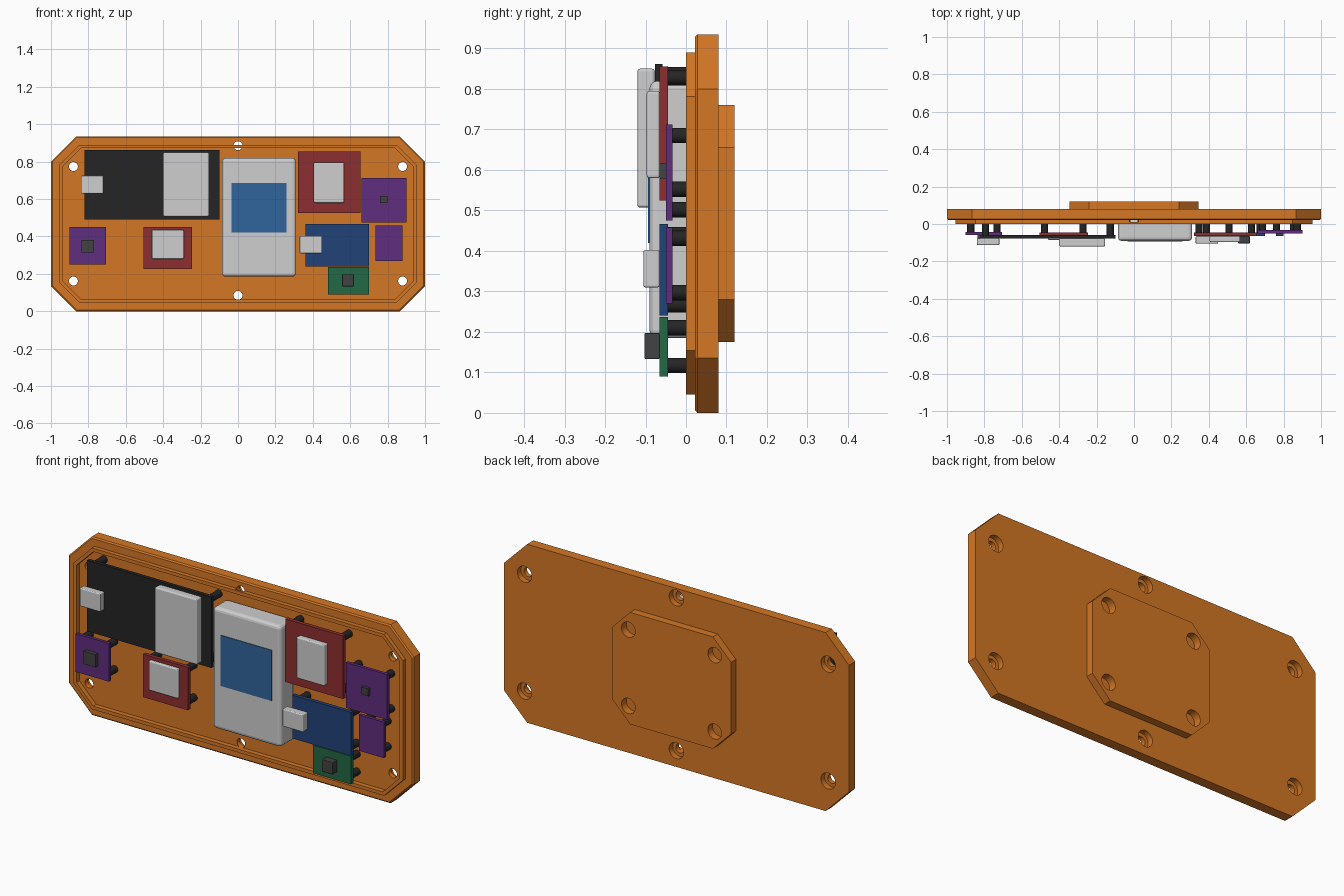
import bpy, bmesh, math
from mathutils import Matrix, Vector

if "Cube" in bpy.data.objects:
    bpy.data.objects.remove(bpy.data.objects["Cube"], do_unlink=True)


def material(name, r, g, b):
    m = bpy.data.materials.new(name)
    m.use_nodes = True
    m.diffuse_color = (r, g, b, 1)
    m.node_tree.nodes["Principled BSDF"].inputs["Base Color"].default_value = (r, g, b, 1)
    return m


orange = material("orange plastic", 0.66, 0.185, 0.018)
grey = material("light grey metal", 0.62, 0.62, 0.63)
black = material("black", 0.018, 0.018, 0.018)
red = material("red board", 0.27, 0.028, 0.03)
purple = material("purple board", 0.115, 0.027, 0.21)
blue = material("navy board", 0.016, 0.055, 0.19)
green = material("green board", 0.016, 0.14, 0.057)
screen_blue = material("screen blue", 0.03, 0.125, 0.33)
chip_dark = material("dark chip", 0.055, 0.055, 0.055)


def finish(name, bm, mat):
    bmesh.ops.recalc_face_normals(bm, faces=bm.faces)
    me = bpy.data.meshes.new(name)
    bm.to_mesh(me)
    bm.free()
    me.materials.append(mat)
    ob = bpy.data.objects.new(name, me)
    bpy.context.collection.objects.link(ob)
    return ob


def box(name, x, z, y, mat, bevel=0):
    """Box from (min, max) pairs, with optional rounded edges."""
    bm = bmesh.new()
    size = Vector((x[1] - x[0], y[1] - y[0], z[1] - z[0]))
    mid = Vector((sum(x) / 2, sum(y) / 2, sum(z) / 2))
    bmesh.ops.create_cube(bm, size=1, matrix=Matrix.Translation(mid) @ Matrix.Diagonal((*size, 1)))
    if bevel:
        bmesh.ops.bevel(bm, geom=bm.edges[:], offset=bevel, segments=3, profile=0.5, affect='EDGES')
    return finish(name, bm, mat)


def loft(name, rings, mat):
    """Skin a list of point loops and cap both ends."""
    bm = bmesh.new()
    loops = [[bm.verts.new(p) for p in ring] for ring in rings]
    n = len(loops[0])
    for a, b in zip(loops, loops[1:]):
        for i in range(n):
            j = (i + 1) % n
            bm.faces.new((a[i], a[j], b[j], b[i]))
    bm.faces.new(loops[0])
    bm.faces.new(loops[-1])
    return finish(name, bm, mat)


CZ = 0.4675


def octagon(hx, hz, c, inset, y):
    c -= inset * (2 - math.sqrt(2))
    hx, hz = hx - inset, hz - inset
    quarter = [(hx, hz - c), (hx - c, hz)]
    pts = quarter + [(-x, z) for x, z in quarter[::-1]]
    pts += [(-x, -z) for x, z in pts]
    return [(x, y, CZ + z) for x, z in pts]


def circle(x, y, z, r, n=24):
    return [(x + r * math.cos(t), y, z + r * math.sin(t))
            for t in (2 * math.pi * i / n for i in range(n))]


def drill(target, centres, profile):
    """Cut round stepped holes along y; profile lists (y, radius)."""
    for i, (x, z) in enumerate(centres):
        cutter = loft(f"{target.name}_hole_cutter_{i}",
                      [circle(x, y, z, r) for y, r in profile], target.data.materials[0])
        cutter.hide_render = True
        cutter.hide_set(True)
        cutter.display_type = 'WIRE'
        mod = target.modifiers.new("hole", 'BOOLEAN')
        mod.operation = 'DIFFERENCE'
        mod.solver = 'EXACT'
        mod.object = cutter


# Lid with a chamfered front edge and a raised sealing lip
steps = [(0.08, 0), (0.028, 0), (0.022, 0.007), (0.022, 0.045),
         (0, 0.045), (0, 0.063), (0.025, 0.063)]
lid = loft("lid_plate", [octagon(1, CZ, 0.135, i, y) for y, i in steps], orange)
screws = [(sx * 0.88, CZ + sz * 0.306) for sx in (-1, 1) for sz in (-1, 1)]
screws += [(0, 0.085), (0, 0.885)]
drill(lid, screws, [(0.01, 0.024), (0.05, 0.024), (0.05, 0.042), (0.1, 0.042)])

# Mounting pad on the back
pad = loft("back_mounting_pad", [octagon(0.345, 0.293, 0.105, 0, y) for y in (0.08, 0.12)], orange)
drill(pad, [(sx * 0.25, CZ + sz * 0.2) for sx in (-1, 1) for sz in (-1, 1)],
      [(0.07, 0.04), (0.13, 0.04)])


def board(name, x, z, y, mat):
    """Circuit board on four round standoffs."""
    box(name, x, z, y, mat)
    inset = 0.027
    for i, px in enumerate((x[0] + inset, x[1] - inset)):
        for j, pz in enumerate((z[0] + inset, z[1] - inset)):
            post = loft(f"{name}_standoff_{i}{j}",
                        [circle(px, y[1], pz, 0.019), circle(px, 0.026, pz, 0.019)], black)
            for p in post.data.polygons:
                p.use_smooth = len(p.vertices) == 4


# Boards
MID = (-0.065, -0.045)
THIN = (-0.05, -0.033)
board("main_board", (-0.82, -0.1), (0.49, 0.862), (-0.077, -0.058), black)
board("upper_red_board", (0.32, 0.655), (0.525, 0.855), MID, red)
board("lower_red_board", (-0.505, -0.245), (0.225, 0.45), MID, red)
board("right_purple_board", (0.66, 0.9), (0.475, 0.712), THIN, purple)
board("small_purple_board", (0.735, 0.88), (0.27, 0.458), THIN, purple)
board("left_purple_board", (-0.9, -0.705), (0.25, 0.45), (-0.06, -0.043), purple)
board("navy_board", (0.36, 0.70), (0.24, 0.467), MID, blue)
board("green_board", (0.48, 0.70), (0.09, 0.237), MID, green)

# Metal cans and connectors
box("main_board_module", (-0.4, -0.155), (0.507, 0.85), (-0.12, -0.077), grey, 0.007)
box("main_board_connector", (-0.84, -0.72), (0.63, 0.725), (-0.113, -0.077), grey, 0.005)
box("upper_red_module", (0.405, 0.568), (0.58, 0.795), (-0.097, -0.065), grey, 0.006)
box("lower_red_module", (-0.46, -0.29), (0.28, 0.435), (-0.085, -0.065), grey, 0.006)
box("navy_board_connector", (0.33, 0.45), (0.31, 0.402), (-0.105, -0.065), grey, 0.005)

# Dark chips
box("right_purple_chip", (0.76, 0.8), (0.578, 0.617), (-0.065, -0.05), chip_dark)
box("left_purple_chip", (-0.838, -0.77), (0.315, 0.382), (-0.08, -0.06), chip_dark)
box("green_board_chip", (0.557, 0.62), (0.133, 0.197), (-0.103, -0.065), chip_dark, 0.003)

# Battery pack with a flat display
box("battery_pack", (-0.085, 0.31), (0.185, 0.82), (-0.09, 0.025), grey, 0.018)
box("display_screen", (-0.035, 0.26), (0.42, 0.685), (-0.094, -0.089), screen_blue)
